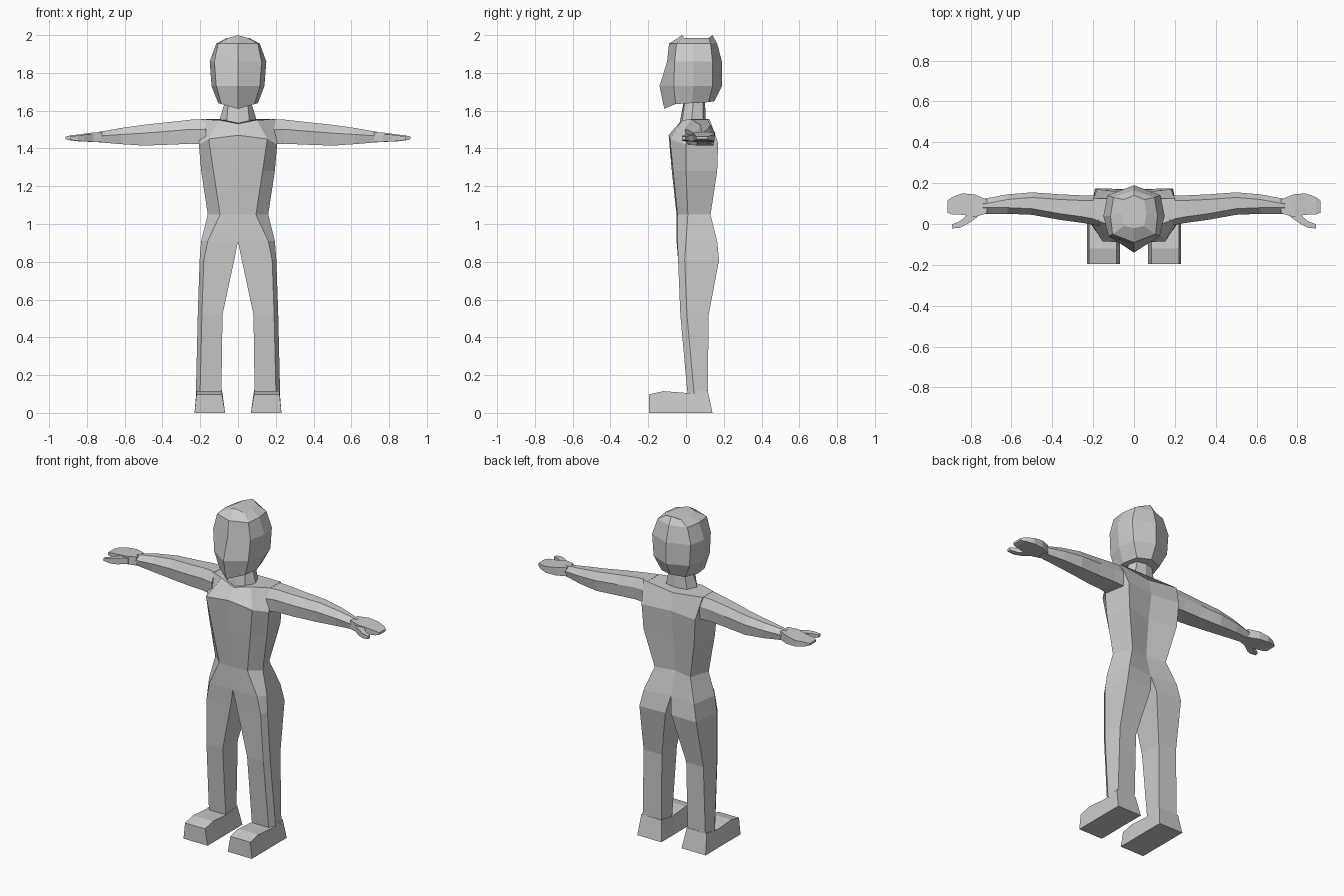
import bpy, bmesh

if "Cube" in bpy.data.objects:
    bpy.data.objects.remove(bpy.data.objects["Cube"])


def loft(name, rings, caps=(True, True), mirror=False):
    """Skin a list of equal-length closed rings with flat faces."""
    bm = bmesh.new()
    loops = [[bm.verts.new(p) for p in r] for r in rings]
    n = len(loops[0])
    for a, b in zip(loops, loops[1:]):
        for i in range(n):
            j = (i + 1) % n
            bm.faces.new((a[i], a[j], b[j], b[i]))
    if caps[0]:
        bm.faces.new(loops[0])
    if caps[1]:
        bm.faces.new(loops[-1])
    if mirror:
        geom = bm.verts[:] + bm.edges[:] + bm.faces[:]
        dup = bmesh.ops.duplicate(bm, geom=geom)["geom"]
        for v in dup:
            if isinstance(v, bmesh.types.BMVert):
                v.co.x *= -1
    bmesh.ops.recalc_face_normals(bm, faces=bm.faces[:])
    me = bpy.data.meshes.new(name)
    bm.to_mesh(me)
    bm.free()
    ob = bpy.data.objects.new(name, me)
    bpy.context.collection.objects.link(ob)
    return ob


def full(half):
    """Complete a half ring that starts and ends on the centre line."""
    return half + [(-x, y, z) for x, y, z in half[-2:0:-1]]


def level(z, front, fx, fy, sx, sy, bx, by, back):
    """Five-point half ring: front centre, front corner, side, back corner, back centre."""
    return [(0, front, z), (fx, fy, z), (sx, sy, z), (bx, by, z), (0, back, z)]


# Head, with a pointed chin and a ridge along the crown
head = [
    [(0, -.115, 1.61), (.088, -.055, 1.635), (.105, .03, 1.64), (.08, .12, 1.645), (0, .15, 1.65)],
    level(1.73, -.14, .115, -.065, .14, .04, .12, .14, .19),
    level(1.86, -.10, .125, -.06, .15, .04, .13, .14, .19),
    level(1.955, -.09, .105, -.05, .115, .04, .10, .13, .165),
    [(0, -.02, 2.0), (.05, -.01, 1.985), (.06, .05, 1.985), (.05, .12, 1.985), (0, .14, 2.0)],
]
loft("head", [full(r) for r in head])

# Neck
neck = [
    [(0, -.035, 1.53), (.06, -.02, 1.54), (.097, .03, 1.555), (.07, .09, 1.555), (0, .105, 1.54)],
    level(1.66, -.01, .05, -.005, .065, .04, .05, .09, .10),
]
loft("neck", [full(r) for r in neck])

# Torso, from hips to shoulders
hip = level(.91, -.05, .16, -.045, .195, .0, .17, .165, .145)
torso = [
    hip,
    level(1.05, -.05, .095, -.045, .16, .01, .12, .13, .105),
    level(1.28, -.075, .13, -.068, .195, .0, .17, .165, .125),
    [(0, -.092, 1.47), (.155, -.085, 1.45), (.207, .0, 1.42), (.18, .17, 1.43), (0, .15, 1.43)],
    [(0, -.04, 1.53), (.1, -.015, 1.55), (.2, .025, 1.555), (.2, .125, 1.555), (0, .125, 1.53)],
]
loft("torso", [full(r) for r in torso], caps=(False, True))


def leg_ring(z, xi, xo, front, back):
    """Leg section with a chamfered outer front corner."""
    return [(xi, front, z), (xo - .022, front, z), (xo, front + .035, z),
            (xo - .012, back, z), (xi, back - .005, z)]


# Legs, continuing the hip ring
loft("legs", [
    hip,
    leg_ring(.81, .02, .203, -.042, .175),
    leg_ring(.52, .082, .213, -.03, .12),
    leg_ring(.10, .088, .223, .008, .115),
], caps=(False, True), mirror=True)


def foot_ring(y, top, lean=0):
    return [(.068, y, 0), (.23, y, 0), (.22, y - lean, top), (.085, y - lean, top)]


# Feet
loft("feet", [foot_ring(.14, .12, .025), foot_ring(.01, .105),
              foot_ring(-.12, .115), foot_ring(-.195, .098)], mirror=True)


def arm_ring(x, y0, y1, z0, z1):
    """Arm section with a bevelled upper back edge."""
    zm = z0 + (z1 - z0) * .6
    return [(x, y0 + .01, z0), (x, y0, zm), (x, y0 + .03, z1),
            (x, y1 - .025, z1), (x, y1, zm), (x, y1 - .01, z0)]


# Arms
loft("arms", [
    arm_ring(.17, -.01, .14, 1.42, 1.555),
    arm_ring(.25, .005, .14, 1.425, 1.552),
    arm_ring(.36, .02, .145, 1.42, 1.54),
    arm_ring(.50, .045, .155, 1.415, 1.525),
    arm_ring(.62, .05, .145, 1.423, 1.508),
    arm_ring(.74, .05, .122, 1.433, 1.487),
], mirror=True)


def flat_ring(x, y0, y1, z0, z1):
    return [(x, y0, z0), (x, y1, z0), (x, y1, z1), (x, y0, z1)]


# Palms and joined fingers
loft("hands", [
    flat_ring(.72, .052, .12, 1.435, 1.487),
    flat_ring(.78, .035, .145, 1.435, 1.483),
    flat_ring(.84, .045, .15, 1.437, 1.474),
    flat_ring(.89, .047, .132, 1.443, 1.469),
    flat_ring(.913, .055, .115, 1.449, 1.462),
], mirror=True)

# Thumbs
loft("thumbs", [
    flat_ring(.765, .035, .07, 1.438, 1.475),
    flat_ring(.815, .0, .045, 1.437, 1.473),
    flat_ring(.85, -.018, .015, 1.44, 1.468),
    flat_ring(.89, -.022, -.002, 1.446, 1.463),
], mirror=True)
